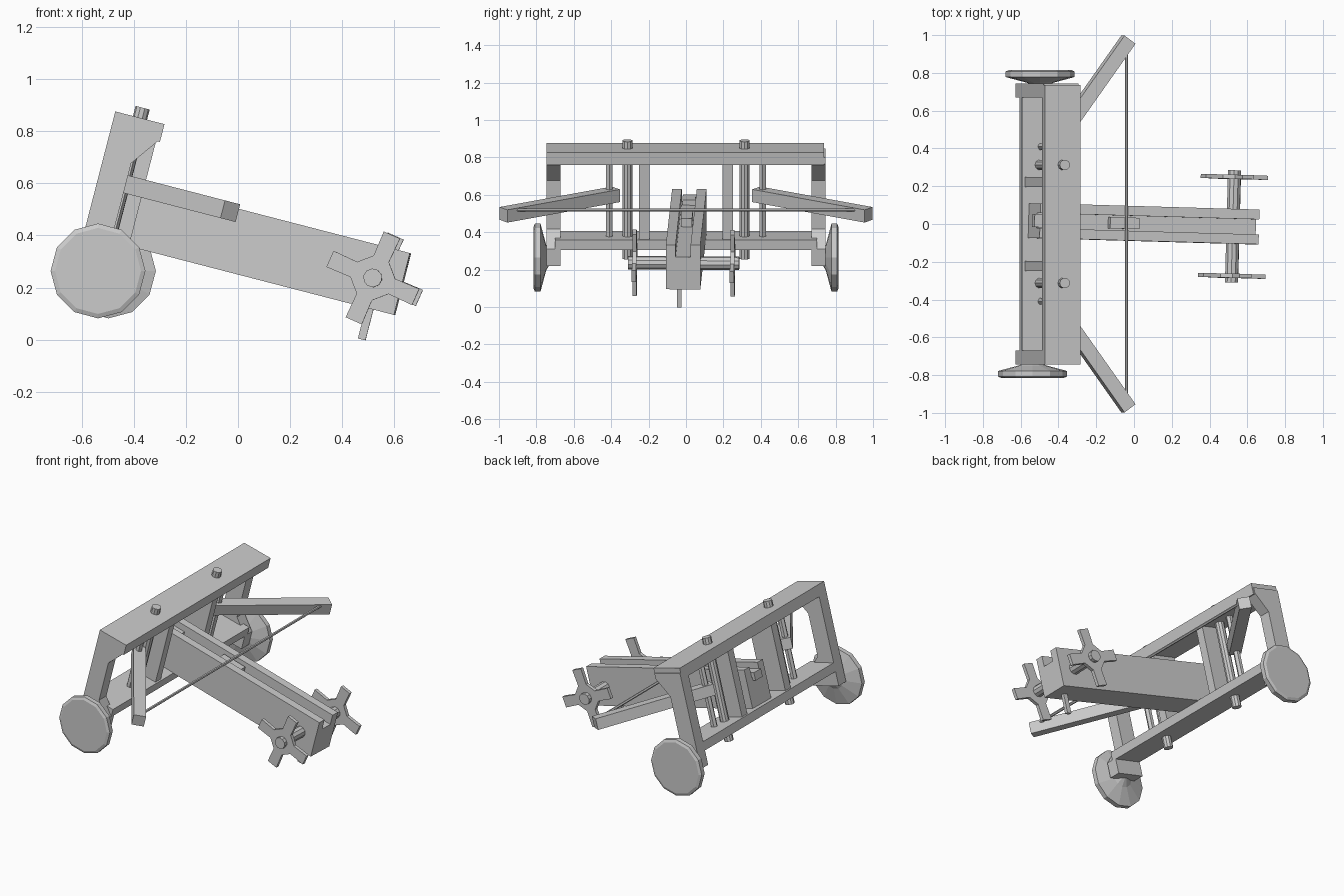
import bpy, bmesh
from math import cos, sin, pi, radians, atan2, hypot
from mathutils import Matrix, Vector

if "Cube" in bpy.data.objects:
    bpy.data.objects.remove(bpy.data.objects["Cube"])

TILT = Matrix.Rotation(radians(14.5), 4, 'Y')          # whole machine leans forward
STOCK = TILT @ Matrix.Rotation(radians(-1.6), 4, 'Z')  # stock sits slightly askew


def loft(name, rings, mat):
    """Skin a list of equal-length point rings and cap both ends."""
    bm = bmesh.new()
    loops = [[bm.verts.new(p) for p in r] for r in rings]
    n = len(loops[0])
    for a, b in zip(loops, loops[1:]):
        for i in range(n):
            j = (i + 1) % n
            bm.faces.new((a[i], a[j], b[j], b[i]))
    bm.faces.new(loops[0])
    bm.faces.new(loops[-1])
    bmesh.ops.recalc_face_normals(bm, faces=bm.faces)
    bm.transform(mat)
    me = bpy.data.meshes.new(name)
    bm.to_mesh(me)
    bm.free()
    ob = bpy.data.objects.new(name, me)
    bpy.context.collection.objects.link(ob)
    return ob


def box(name, x, y, z, mat=TILT):
    ring = [(x[0], y[0]), (x[1], y[0]), (x[1], y[1]), (x[0], y[1])]
    return loft(name, [[(a, b, h) for a, b in ring] for h in z], mat)


def side_prism(name, profile, y, mat=TILT):
    """Extrude an x-z profile along y."""
    return loft(name, [[(a, h, b) for a, b in profile] for h in y], mat)


def ngon(r, n, cx=0, cy=0, start=0):
    return [(cx + r * cos(start + 2 * pi * i / n), cy + r * sin(start + 2 * pi * i / n))
            for i in range(n)]


# Frame beams
box("top_beam", (-0.675, -0.48), (-0.745, 0.737), (0.66, 0.73))
box("bottom_beam", (-0.675, -0.485), (-0.70, 0.70), (0.19, 0.245))

post = [(-0.675, 0.10), (-0.485, 0.10), (-0.485, 0.195), (-0.566, 0.285),
        (-0.566, 0.553), (-0.485, 0.665), (-0.485, 0.70), (-0.675, 0.70)]

for s, side in ((-1, "front"), (1, "back")):
    # End posts with flared brackets, and inner plates
    side_prism(f"{side}_end_post", post, (s * 0.67, s * 0.745))
    box(f"{side}_inner_plate", (-0.66, -0.495), (s * 0.195, s * 0.25), (0.22, 0.68))

    # Tie rod through both beams
    loft(f"{side}_tie_rod", [[(a, b, h) for a, b in ngon(0.028, 10, -0.577, s * 0.313)]
                             for h in (0.12, 0.77)], TILT)
    # Twisted cord bundle that holds the arm
    loft(f"{side}_cord", [[(a, b, h) for a, b in ngon(0.02, 6, -0.57, s * 0.41)]
                          for h in (0.22, 0.68)], TILT)

    # Throwing arm
    p, q = Vector((-0.59, s * 0.375)), Vector((-0.152, s * 0.976))
    d = (q - p).normalized()
    w = Vector((-d.y, d.x)) * 0.037
    ring = [p + w, q + w, q - w, p - w]
    loft(f"{side}_arm", [[(c.x, c.y, h) for c in ring] for h in (0.435, 0.505)], TILT)

    # Wheel: flat outer disc, tapering to a hub on the inside
    wx = -0.517 + s * 0.02
    prof = [(0.02, 0.72), (0.07, 0.748), (0.182, 0.778), (0.182, 0.808), (0.165, 0.815)]
    loft(f"{side}_wheel", [[(a, s * y, b) for a, b in ngon(r, 12, wx, 0.264)]
                           for r, y in prof], Matrix())

    # Stock rail either side of the bolt groove
    box(f"{side}_rail", (-0.64, 0.558), (s * 0.04, s * 0.092), (0.41, 0.487), STOCK)

    # Four-spoke winding handle
    cross = []
    for k in range(4):
        a = radians(66 + 14.5 + 90 * k)
        for u, v in ((0.08, -0.032), (0.18, -0.034), (0.18, 0.034), (0.08, 0.032)):
            cross.append((0.449 + u * cos(a) - v * sin(a), 0.359 + u * sin(a) + v * cos(a)))
    c = s * 0.262
    side_prism(f"{side}_handle", cross, (c - 0.011, c + 0.011), STOCK)

# Bowstring
side_prism("bowstring", ngon(0.009, 6, -0.168, 0.492), (-0.945, 0.945))

# Stock body, trigger block and sliding tail in the groove
box("stock_body", (-0.64, 0.558), (-0.092, 0.092), (0.242, 0.42), STOCK)
box("trigger_block", (-0.25, -0.09), (-0.03, 0.03), (0.41, 0.465), STOCK)
box("slider_tail", (-0.66, -0.55), (-0.035, 0.035), (0.40, 0.45), STOCK)

# Winding axle and small prop below the stock
side_prism("winding_axle", ngon(0.036, 10, 0.449, 0.359), (-0.297, 0.297), STOCK)
box("prop_leg", (0.445, 0.475), (-0.034, -0.012), (0.12, 0.26), STOCK)
